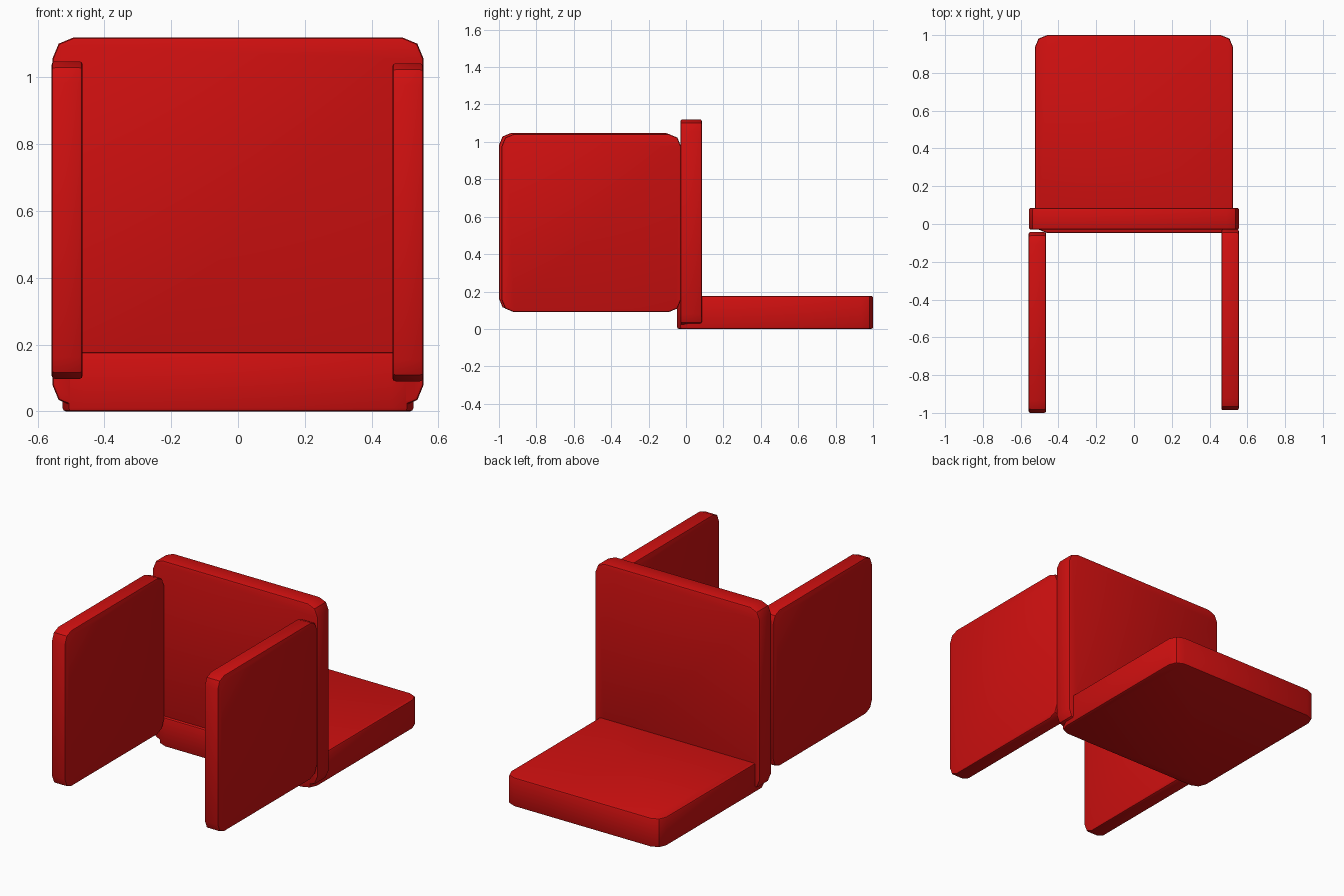
import bpy, bmesh, math
from mathutils import Vector

cube = bpy.data.objects.get("Cube")
if cube:
    bpy.data.objects.remove(cube, do_unlink=True)

red = bpy.data.materials.new("red")
red.use_nodes = True
RED = (0.63, 0.005, 0.005, 1)
red.diffuse_color = RED
red.node_tree.nodes["Principled BSDF"].inputs["Base Color"].default_value = RED


def cushion(name, lo, hi, axis, radius=0.065, soft=0.01):
    """Slab with rounded corners around its thin axis and a small rim bevel."""
    lo, hi = Vector(lo), Vector(hi)
    size, centre = hi - lo, (hi + lo) / 2
    bm = bmesh.new()
    bmesh.ops.create_cube(bm, size=1)
    for v in bm.verts:
        v.co = Vector(a * b for a, b in zip(v.co, size))
    # Round the four outline corners
    corners = [e for e in bm.edges
               if abs((e.verts[0].co - e.verts[1].co)[axis]) > 1e-4]
    bmesh.ops.bevel(bm, geom=corners, offset=radius, segments=2,
                    profile=0.5, affect='EDGES')
    # Soften the rim of both large faces
    bm.normal_update()
    rim = [e for e in bm.edges
           if any(abs(f.normal[axis]) > 0.9 for f in e.link_faces)]
    bmesh.ops.bevel(bm, geom=rim, offset=soft, segments=2,
                    profile=0.5, affect='EDGES')
    bmesh.ops.recalc_face_normals(bm, faces=bm.faces)
    mesh = bpy.data.meshes.new(name)
    bm.to_mesh(mesh)
    bm.free()
    mesh.materials.append(red)
    obj = bpy.data.objects.new(name, mesh)
    obj.location = centre
    bpy.context.collection.objects.link(obj)
    bpy.ops.object.select_all(action='DESELECT')
    obj.select_set(True)
    bpy.context.view_layer.objects.active = obj
    bpy.ops.object.shade_smooth_by_angle(angle=math.radians(30))
    return obj


# Upright centre panel
cushion("back_panel", (-0.556, -0.03, 0.015), (0.556, 0.085, 1.12), 1)
# Thick flat cushion reaching backwards through the panel
cushion("seat_cushion", (-0.525, -0.048, 0.0), (0.525, 1.0, 0.177), 2)
# Side panels reaching forwards, slightly offset from each other
cushion("right_side_panel", (-0.558, -1.0, 0.097), (-0.465, -0.043, 1.048), 0)
cushion("left_side_panel", (0.462, -0.986, 0.09), (0.555, -0.027, 1.042), 0)
